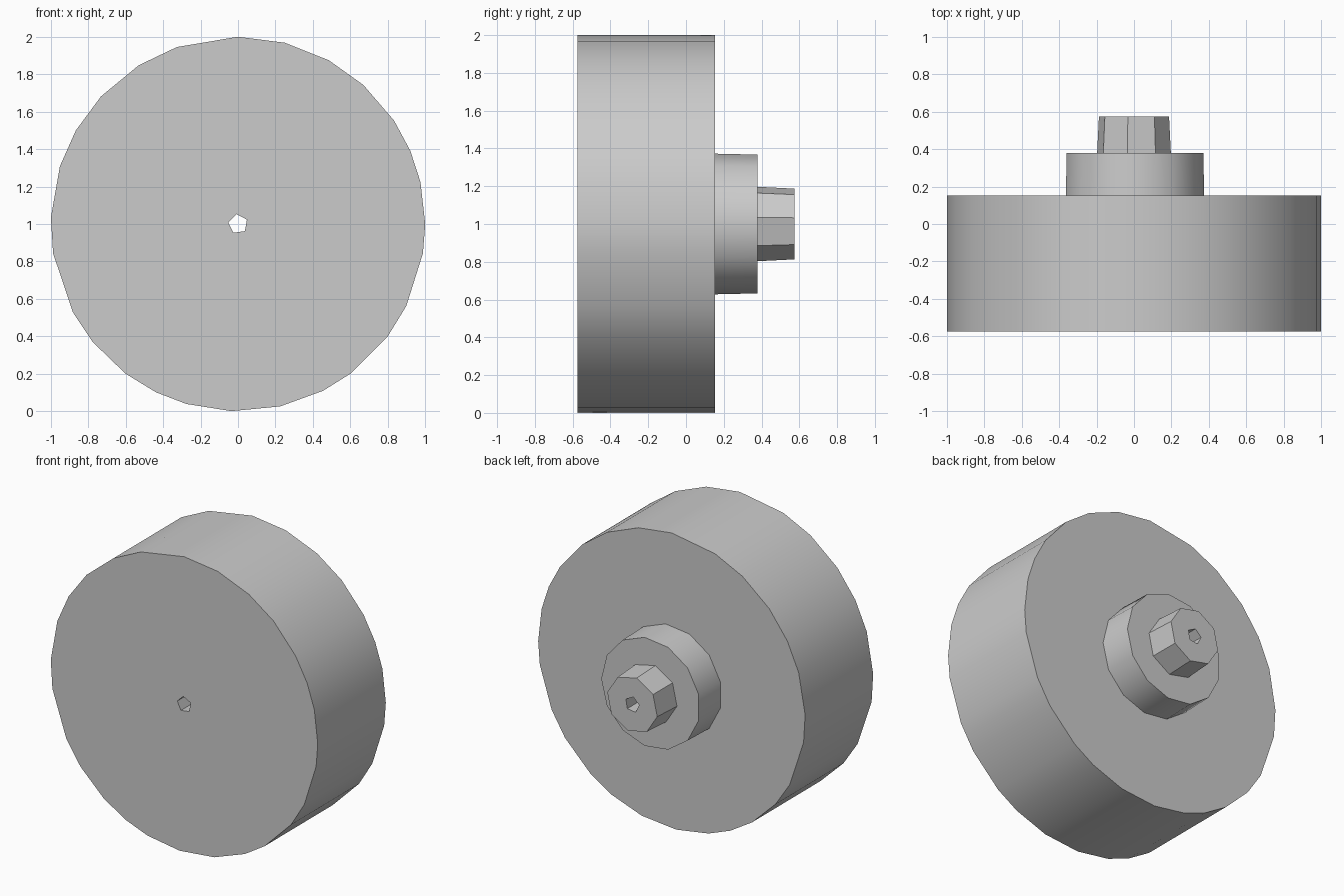
import bpy, bmesh
from math import sin, cos, radians

cube = bpy.data.objects.get("Cube")
if cube:
    bpy.data.objects.remove(cube, do_unlink=True)

grey = bpy.data.materials.new("plain grey")
grey.use_nodes = True
colour = (0.6, 0.6, 0.6, 1)
grey.diffuse_color = colour
grey.node_tree.nodes["Principled BSDF"].inputs["Base Color"].default_value = colour


def regular(sides, start):
    return [start + 360 * i / sides for i in range(sides)]


BORE = regular(5, 170)
BORE_RADIUS = 0.053


def ring(bm, y, radius, angles):
    """Closed loop of edges around the axle at depth y."""
    verts = [bm.verts.new((radius * cos(radians(a)), y, 1 + radius * sin(radians(a))))
             for a in angles]
    edges = [bm.edges.new((v, verts[i - 1])) for i, v in enumerate(verts)]
    return verts, edges


def bored_disc(name, y_front, y_back, r_front, r_back, angles):
    """Disc along y with the axle bore through its middle."""
    bm = bmesh.new()
    outer = [ring(bm, y_front, r_front, angles), ring(bm, y_back, r_back, angles)]
    inner = [ring(bm, y, BORE_RADIUS, BORE) for y in (y_front, y_back)]
    for (front, _), (back, _) in (outer, inner):
        for i in range(len(front)):
            bm.faces.new((front[i - 1], front[i], back[i], back[i - 1]))
    for rim, hole in zip(outer, inner):
        bmesh.ops.triangle_fill(bm, edges=rim[1] + hole[1], use_beauty=True)
    bmesh.ops.recalc_face_normals(bm, faces=bm.faces[:])
    mesh = bpy.data.meshes.new(name)
    bm.to_mesh(mesh)
    bm.free()
    mesh.materials.append(grey)
    obj = bpy.data.objects.new(name, mesh)
    bpy.context.collection.objects.link(obj)
    bpy.ops.object.select_all(action="DESELECT")
    obj.select_set(True)
    bpy.context.view_layer.objects.active = obj
    bpy.ops.object.shade_smooth_by_angle(angle=radians(35))


# Wide drum with an unevenly faceted rim
rim_angles = [0, 13, 23, 33.5, 48, 61, 75.5, 90, 109, 122, 137, 150, 162, 178,
              189, 208, 219, 233, 244, 254, 268, 283, 297, 307, 323, 334, 351]
bored_disc("drum", -0.575, 0.153, 1.0, 1.0, rim_angles)

# Hub and axle stub stepping down at the back
bored_disc("hub", 0.153, 0.378, 0.375, 0.37, regular(13, 0))
bored_disc("axle_stub", 0.378, 0.575, 0.2, 0.19, regular(8, 10))
